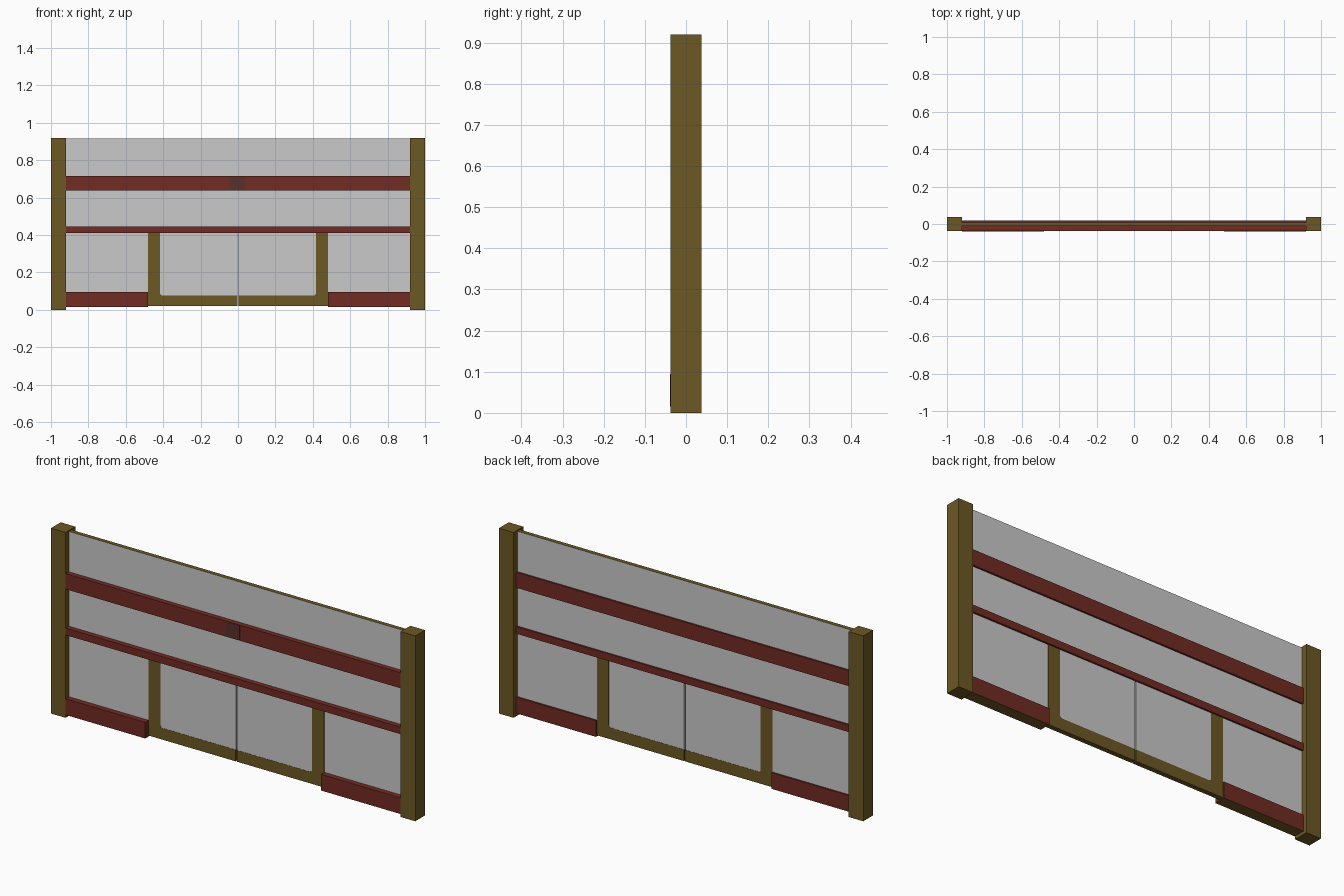
import bpy, bmesh, math

if "Cube" in bpy.data.objects:
    bpy.data.objects.remove(bpy.data.objects["Cube"])

def mat(name, rgb):
    m = bpy.data.materials.new(name)
    m.diffuse_color = (*rgb, 1)
    m.use_nodes = True
    m.node_tree.nodes["Principled BSDF"].inputs["Base Color"].default_value = m.diffuse_color
    return m

OLIVE = mat("olive_brown", (0.152, 0.099, 0.018))
RED = mat("dark_red", (0.168, 0.024, 0.017))
GREY = mat("light_grey", (0.590, 0.590, 0.590))
DARK = mat("dull_brown", (0.095, 0.032, 0.024))

def finish(name, bm, main, edge=None, up=False, down=False):
    """Make the object; optionally colour upward / downward faces with edge."""
    bmesh.ops.recalc_face_normals(bm, faces=bm.faces)
    bm.normal_update()
    me = bpy.data.meshes.new(name)
    me.materials.append(main)
    if edge:
        me.materials.append(edge)
        for f in bm.faces:
            if (up and f.normal.z > 0.9) or (down and f.normal.z < -0.9):
                f.material_index = 1
    bm.to_mesh(me)
    bm.free()
    ob = bpy.data.objects.new(name, me)
    bpy.context.collection.objects.link(ob)
    return ob

def box(name, x, y, z, main, **kw):
    bm = bmesh.new()
    bmesh.ops.create_cube(bm, size=1)
    for v in bm.verts:
        for i, r in enumerate((x, y, z)):
            v.co[i] = r[0] if v.co[i] < 0 else r[1]
    return finish(name, bm, main, **kw)

def prism(name, pts, y, main):
    """Extrude an xz outline through the y range."""
    bm = bmesh.new()
    f = bm.faces.new([bm.verts.new((px, y[0], pz)) for px, pz in pts])
    r = bmesh.ops.extrude_face_region(bm, geom=[f])
    for v in r["geom"]:
        if isinstance(v, bmesh.types.BMVert):
            v.co.y = y[1]
    return finish(name, bm, main)

PANEL = (-0.012, 0.009)
RAIL = (-0.037, 0.018)

# Upper panel with a brown top edge
box("upper_panel", (-0.925, 0.925), PANEL, (0.43, 0.915), GREY, edge=OLIVE, up=True)

# Full-width rails and the small plate on the upper one
box("upper_rail", (-0.92, 0.92), RAIL, (0.638, 0.715), RED)
box("middle_rail", (-0.92, 0.92), RAIL, (0.41, 0.445), RED)
box("rail_plate", (-0.042, 0.036), (-0.0378, -0.036), (0.642, 0.711), DARK)

for side, s in (("left", -1), ("right", 1)):
    def span(a, b):
        return tuple(sorted((s * a, s * b)))

    # End post
    box(side + "_post", span(0.92, 1.0), (-0.038, 0.038), (0, 0.92), OLIVE)

    # Fixed lower panel and bottom rail
    box(side + "_lower_panel", span(0.482, 0.925), PANEL, (0.02, 0.43), GREY,
        edge=OLIVE, down=True)
    box(side + "_bottom_rail", span(0.482, 0.92), (-0.039, 0.018), (0.015, 0.095), RED,
        edge=OLIVE, down=True)

    # Door leaf: pane and L-shaped frame with a rounded inner corner
    box(side + "_door_pane", span(0.003, 0.43), (-0.0125, 0.0095), (0.06, 0.42), GREY)
    r, xi, zi = 0.014, 0.417, 0.077
    arc = [(xi - r + r * math.cos(a), zi + r - r * math.sin(a))
           for a in (math.pi / 2 * i / 6 for i in range(7))]
    outline = [(0.003, 0.02), (0.482, 0.02), (0.482, 0.42), (xi, 0.42)] + arc + [(0.003, zi)]
    prism(side + "_door_frame", [(s * px, pz) for px, pz in outline], (-0.0135, 0.0105), OLIVE)
